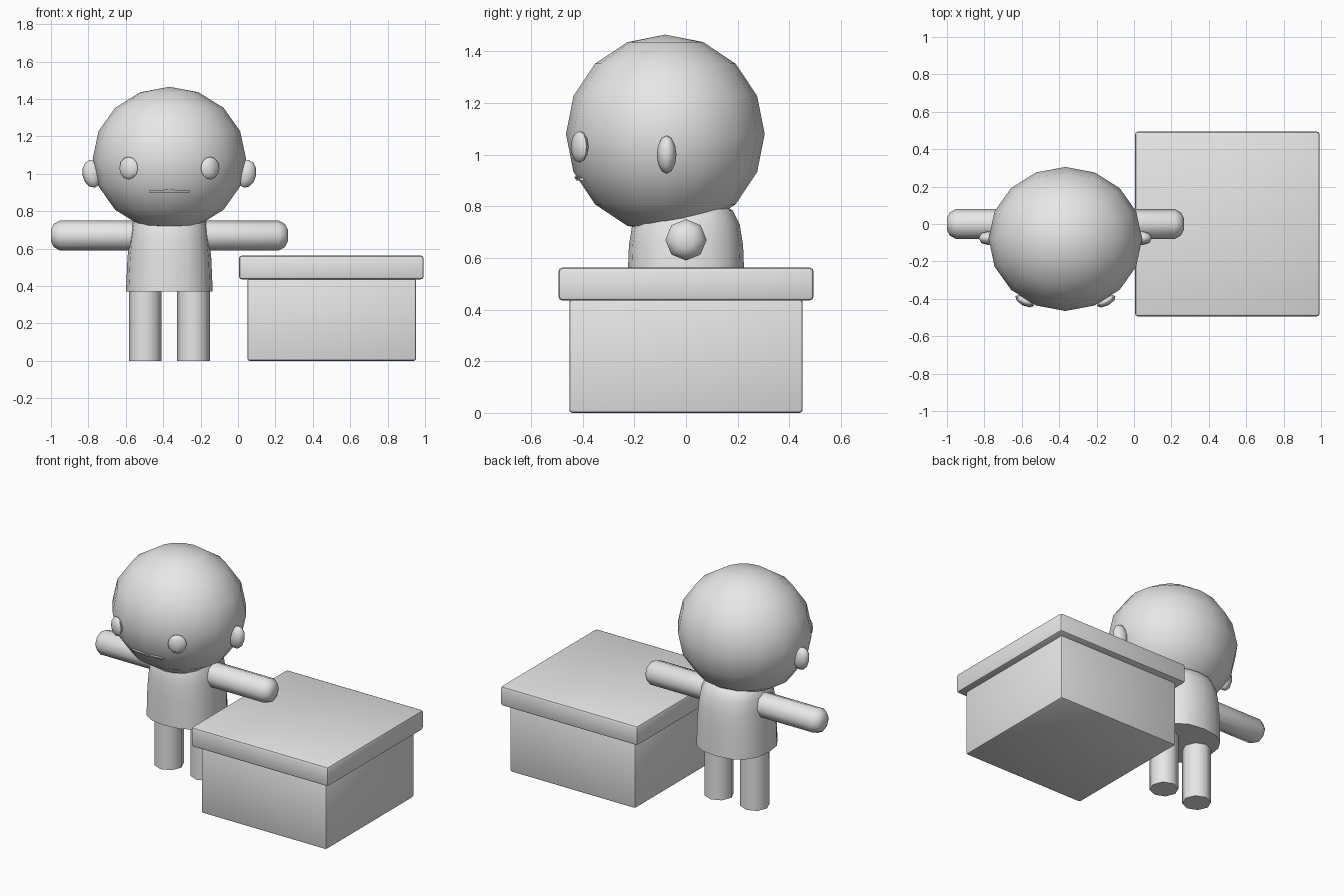
import bpy, bmesh, math
from mathutils import Matrix, Vector

if "Cube" in bpy.data.objects:
    bpy.data.objects.remove(bpy.data.objects["Cube"])

CX = -0.367            # centre line of the figure
HEAD_C = Vector((CX, -0.08, 1.08))
HEAD_R = Vector((0.41, 0.385, 0.385))

grey = bpy.data.materials.new("plain grey")
grey.diffuse_color = (0.8, 0.8, 0.8, 1)
grey.use_nodes = True
grey.node_tree.nodes["Principled BSDF"].inputs["Base Color"].default_value = grey.diffuse_color


def finish(name, bm, angle=60):
    bmesh.ops.recalc_face_normals(bm, faces=bm.faces)
    me = bpy.data.meshes.new(name)
    bm.to_mesh(me)
    bm.free()
    me.materials.append(grey)
    for p in me.polygons:
        p.use_smooth = True
    me.set_sharp_from_angle(angle=math.radians(angle))
    ob = bpy.data.objects.new(name, me)
    bpy.context.collection.objects.link(ob)
    return ob


def ball(name, centre, radii, seg, rings, rot=Matrix()):
    bm = bmesh.new()
    m = Matrix.Translation(centre) @ rot @ Matrix.Diagonal((*radii, 1))
    bmesh.ops.create_uvsphere(bm, u_segments=seg, v_segments=rings, radius=1, matrix=m)
    return finish(name, bm)


def loft(name, rings, sides, place=Matrix(), power=2.0):
    """Stack rings of (height, half width, half depth) and cap both ends."""
    bm = bmesh.new()
    loops = []
    for h, rx, ry in rings:
        loop = []
        for i in range(sides):
            a = 2 * math.pi * i / sides
            c, s = math.cos(a), math.sin(a)
            x = math.copysign(abs(c) ** (2 / power), c) * rx
            y = math.copysign(abs(s) ** (2 / power), s) * ry
            loop.append(bm.verts.new(place @ Vector((x, y, h))))
        loops.append(loop)
    for lo, hi in zip(loops, loops[1:]):
        for i in range(sides):
            j = (i + 1) % sides
            bm.faces.new((lo[i], lo[j], hi[j], hi[i]))
    bm.faces.new(loops[0])
    bm.faces.new(loops[-1])
    return finish(name, bm)


def box(name, lo, hi, bevel):
    lo, hi = Vector(lo), Vector(hi)
    bm = bmesh.new()
    m = Matrix.Translation((lo + hi) / 2) @ Matrix.Diagonal((*(hi - lo), 1))
    bmesh.ops.create_cube(bm, size=1, matrix=m)
    bmesh.ops.bevel(bm, geom=bm.edges[:], offset=bevel, segments=2,
                    profile=0.5, affect='EDGES')
    return finish(name, bm, 30)


# Head
ball("head", HEAD_C, HEAD_R, 16, 8)

# Torso, tapering up into the head
loft("torso", [(0.37, 0.232, 0.225), (0.55, 0.224, 0.225), (0.65, 0.214, 0.221),
               (0.73, 0.203, 0.208), (0.785, 0.18, 0.18), (0.82, 0.12, 0.12)],
     16, Matrix.Translation((CX, 0, 0)), 2.4)

for side, label in ((-1, "left"), (1, "right")):
    # Legs
    loft(label + "_leg", [(0, 0.088, 0.088), (0.45, 0.088, 0.088)], 8,
         Matrix.Translation((CX + side * 0.129, 0, 0)))
    # Arms held straight out, with rounded ends
    loft(label + "_arm", [(0.12, 0.08, 0.08), (0.585, 0.08, 0.08),
                          (0.618, 0.062, 0.062), (0.633, 0.033, 0.033)], 8,
         Matrix.Translation((CX, 0, 0.67)) @ Matrix.Rotation(side * math.pi / 2, 4, 'Y'))
    # Ears
    ball(label + "_ear", (CX + side * 0.412, -0.075, 1.0), (0.053, 0.038, 0.075), 8, 6,
         Matrix.Rotation(side * math.radians(10), 4, 'Y'))
    # Eyes, turned to follow the head
    ball(label + "_eye", (CX + side * 0.218, -0.412, 1.03), (0.056, 0.025, 0.061), 8, 6,
         Matrix.Rotation(side * math.radians(28), 4, 'Z'))

# Mouth: thin arched strip lying on the face
bm = bmesh.new()
cols = []
for i in range(9):
    t = i / 4 - 1
    x = 0.11 * t
    col = []
    for z, out in ((0.909 - 0.006 * t * t + 0.006, 0.005), (0.899, 0.005),
                   (0.899, -0.03), (0.909 - 0.006 * t * t + 0.006, -0.03)):
        dz = (z - HEAD_C.z) / HEAD_R.z
        y = HEAD_C.y - HEAD_R.y * math.sqrt(1 - (x / HEAD_R.x) ** 2 - dz * dz) - out
        col.append(bm.verts.new((CX + x, y, z)))
    cols.append(col)
for a, b in zip(cols, cols[1:]):
    for k in range(4):
        bm.faces.new((a[k], a[(k + 1) % 4], b[(k + 1) % 4], b[k]))
bm.faces.new(cols[0])
bm.faces.new(cols[-1])
finish("mouth", bm, 30)

# Box with overhanging lid
box("box_base", (0.05, -0.452, 0), (0.952, 0.452, 0.44), 0.012)
box("box_lid", (0.005, -0.494, 0.435), (0.993, 0.494, 0.563), 0.016)
